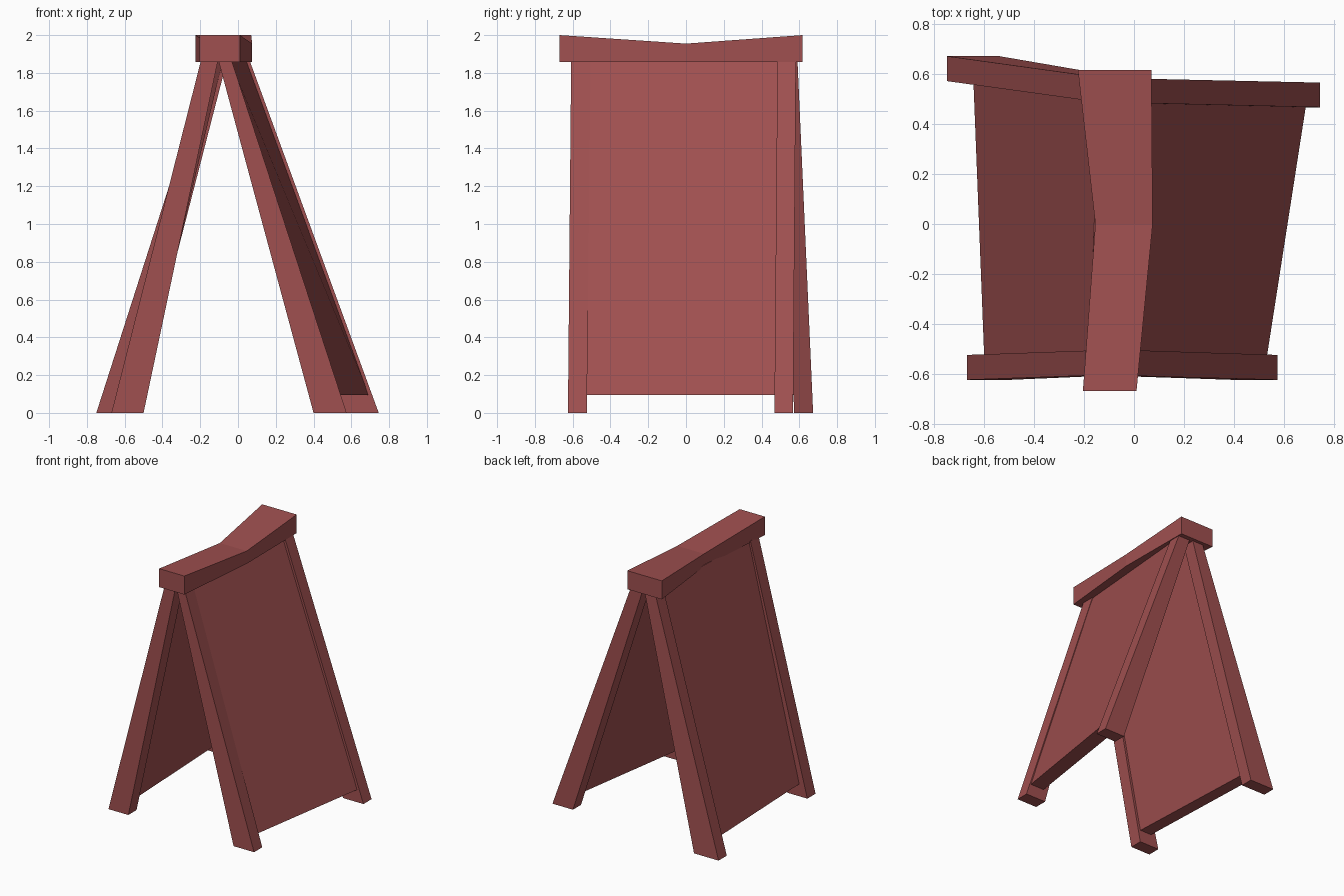
import bpy
import bmesh

cube = bpy.data.objects.get("Cube")
if cube:
    bpy.data.objects.remove(cube)

wood = bpy.data.materials.new("red_brown_wood")
wood.use_nodes = True
colour = (0.35, 0.08, 0.08, 1)
wood.diffuse_color = colour
wood.node_tree.nodes["Principled BSDF"].inputs["Base Color"].default_value = colour


def loft(name, rings):
    """Skin a row of four-cornered rings into a closed, flat-shaded solid."""
    bm = bmesh.new()
    loops = [[bm.verts.new(p) for p in ring] for ring in rings]
    for a, b in zip(loops, loops[1:]):
        for i in range(4):
            j = (i + 1) % 4
            bm.faces.new((a[i], a[j], b[j], b[i]))
    bm.faces.new(loops[0])
    bm.faces.new(loops[-1])
    bmesh.ops.recalc_face_normals(bm, faces=bm.faces)
    mesh = bpy.data.meshes.new(name)
    bm.to_mesh(mesh)
    bm.free()
    mesh.materials.append(wood)
    obj = bpy.data.objects.new(name, mesh)
    bpy.context.collection.objects.link(obj)
    return obj


def level(z, outer, inner, front, back):
    return [(outer, front, z), (inner, front, z), (inner, back, z), (outer, back, z)]


TOP = 1.87

# Tapered, unevenly splayed legs: outer x, inner x, front y, back y
legs = {
    "front_right_leg": ((-0.67, -0.50, -0.625, -0.525), (-0.195, -0.105, -0.608, -0.508)),
    "front_left_leg": ((0.575, 0.40, -0.625, -0.525), (-0.035, -0.105, -0.608, -0.505)),
    "back_right_leg": ((-0.75, -0.54, 0.573, 0.673), (-0.15, -0.057, 0.49, 0.59)),
    "back_left_leg": ((0.745, 0.57, 0.468, 0.567), (0.06, -0.04, 0.484, 0.582)),
}
for name, (foot, head) in legs.items():
    loft(name, [level(0, *foot), level(TOP, *head)])


# Slightly twisted boards set between the legs
def board(name, low_front, low_back, high_front, high_back, back_y):
    rings = []
    for z, front, back, y in ((0.095, low_front, low_back, back_y),
                              (TOP, high_front, high_back, 0.53)):
        rings.append([(front[0], -0.55, z), (front[1], -0.55, z),
                      (back[1], y, z), (back[0], y, z)])
    loft(name, rings)


board("right_board", (-0.60, -0.50), (-0.645, -0.55),
      (-0.18, -0.12), (-0.14, -0.08), 0.60)
board("left_board", (0.53, 0.41), (0.695, 0.57),
      (-0.045, -0.095), (0.045, -0.02), 0.51)

# Sagging ridge beam: y, right x, left x, top z
sections = [(-0.67, -0.205, 0.01, 2.0), (0, -0.155, 0.075, 1.955), (0.617, -0.225, 0.07, 2.0)]
loft("ridge_beam", [[(r, y, 1.857), (l, y, 1.857), (l, y, z), (r, y, z)]
                    for y, r, l, z in sections])
